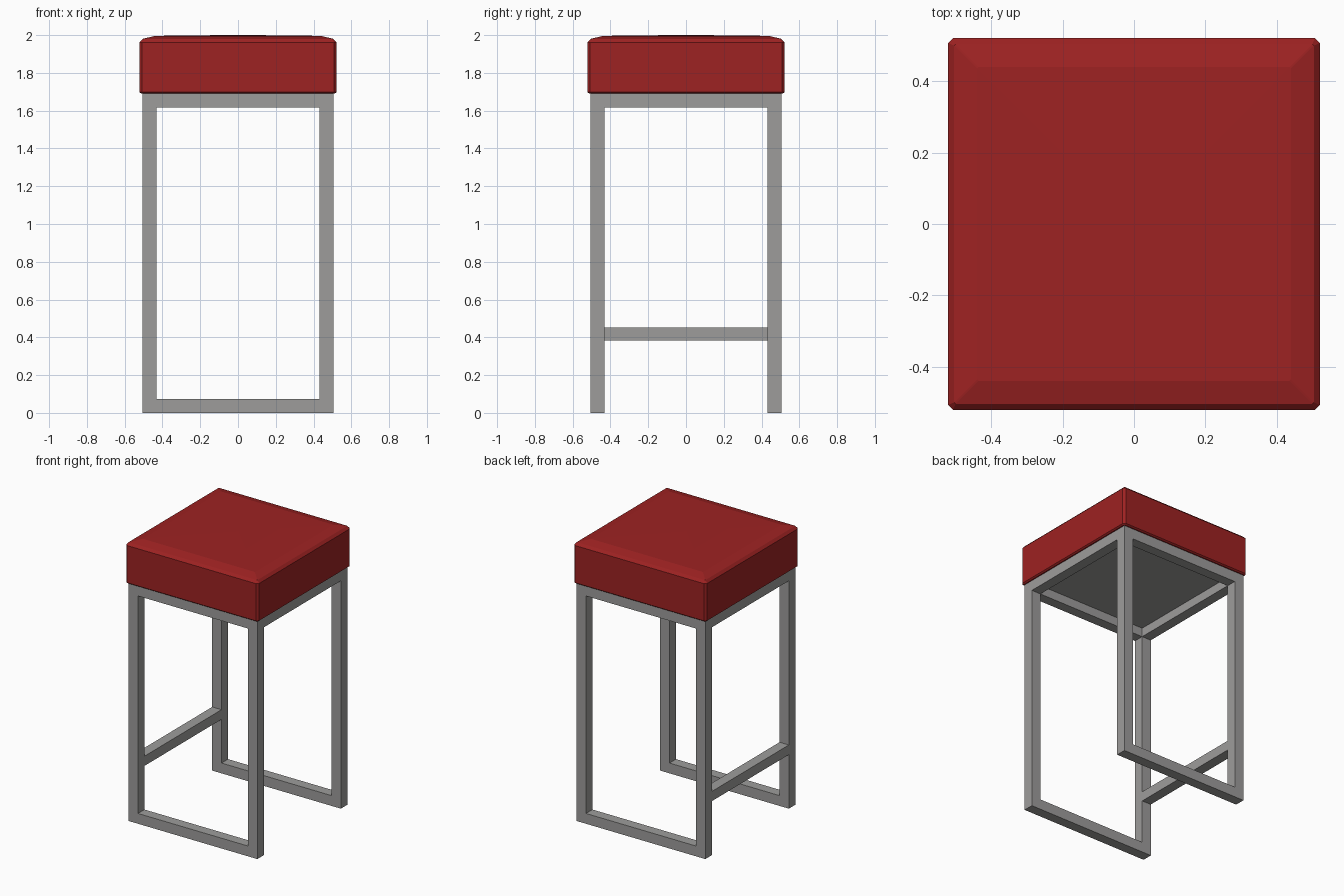
import bpy, bmesh
from mathutils import Vector

if "Cube" in bpy.data.objects:
    bpy.data.objects.remove(bpy.data.objects["Cube"])


def material(name, rgb):
    m = bpy.data.materials.new(name)
    m.diffuse_color = (*rgb, 1)
    m.use_nodes = True
    m.node_tree.nodes["Principled BSDF"].inputs["Base Color"].default_value = m.diffuse_color
    return m


RED = material("red upholstery", (0.34, 0.016, 0.016))
GREY = material("grey metal", (0.34, 0.335, 0.33))


def finish(name, bm, mat):
    bmesh.ops.recalc_face_normals(bm, faces=bm.faces)
    me = bpy.data.meshes.new(name)
    bm.to_mesh(me)
    bm.free()
    me.materials.append(mat)
    ob = bpy.data.objects.new(name, me)
    bpy.context.collection.objects.link(ob)
    return ob


def box(name, lo, hi, mat):
    bm = bmesh.new()
    bmesh.ops.create_cube(bm, size=1)
    lo, hi = Vector(lo), Vector(hi)
    for v in bm.verts:
        v.co = Vector([(lo[i] + hi[i]) / 2 + v.co[i] * (hi[i] - lo[i]) for i in range(3)])
    return finish(name, bm, mat)


def leg_frame(name, y0, y1):
    """Closed rectangular loop of square tube standing in the xz plane."""
    bm = bmesh.new()
    outer = [(-OUT, 0), (OUT, 0), (OUT, TOP), (-OUT, TOP)]
    inner = [(-INN, T), (INN, T), (INN, TOP - T), (-INN, TOP - T)]
    loops = [[bm.verts.new((x, y, z)) for x, z in pts]
             for pts, y in ((outer, y0), (outer, y1), (inner, y1), (inner, y0))]
    for a in range(4):
        for i in range(4):
            p, q, j = loops[a], loops[(a + 1) % 4], (i + 1) % 4
            bm.faces.new((p[i], p[j], q[j], q[i]))
    return finish(name, bm, GREY)


OUT, T, TOP = 0.505, 0.073, 1.69
INN = OUT - T

# Front and back leg loops
leg_frame("front_leg_frame", -OUT, -INN)
leg_frame("back_leg_frame", INN, OUT)

# Side rails under the seat
for side, s in (("left", -1), ("right", 1)):
    xs = sorted((s * INN, s * OUT))
    box(side + "_top_rail", (xs[0], -INN, TOP - T), (xs[1], INN, TOP), GREY)

# Foot rest on the left side only
box("foot_rest", (-OUT, -INN, 0.383), (-INN, INN, 0.452), GREY)

# Board closing the underside of the seat
box("seat_board", (-INN, -INN, 1.68), (INN, INN, 1.695), GREY)

# Cushion: stacked square rings with chamfered corners (half width, height, corner cut)
rings = [(0.512, 1.69, 0.006), (0.522, 1.698, 0.014), (0.522, 1.962, 0.014),
         (0.505, 1.98, 0.004), (0.44, 1.996, 0.003), (0.2, 1.999, 0.002)]
bm = bmesh.new()
loops = []
for w, z, c in rings:
    pts = [(w - c, -w), (w, -w + c), (w, w - c), (w - c, w),
           (-w + c, w), (-w, w - c), (-w, -w + c), (-w + c, -w)]
    loops.append([bm.verts.new((x, y, z)) for x, y in pts])
for p, q in zip(loops, loops[1:]):
    for i in range(8):
        j = (i + 1) % 8
        bm.faces.new((p[i], p[j], q[j], q[i]))
bm.faces.new(loops[0][::-1])
crown = bm.verts.new((0, 0, 2.0))
for i in range(8):
    bm.faces.new((loops[-1][i], loops[-1][(i + 1) % 8], crown))
finish("seat_cushion", bm, RED)
